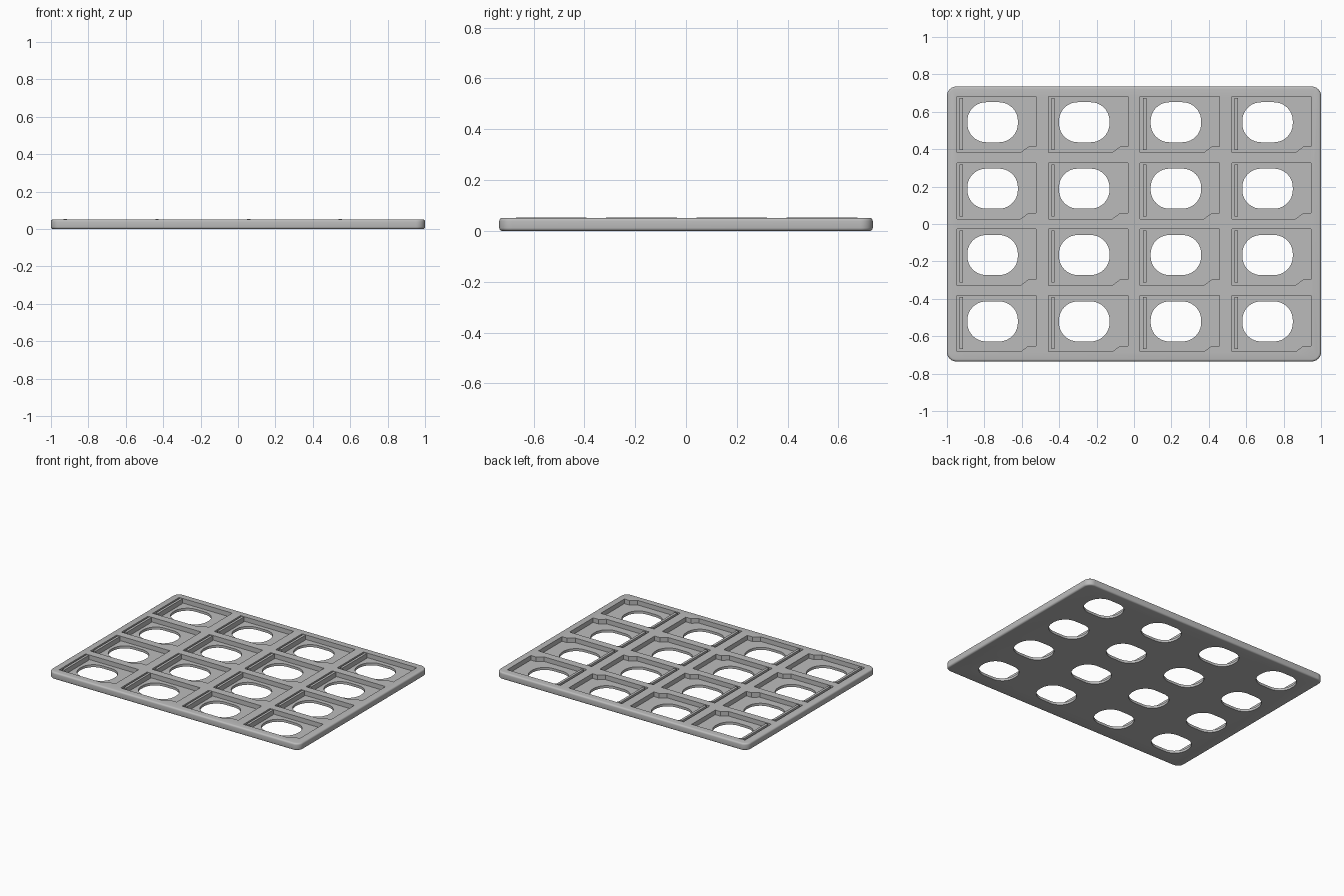
import bpy
import bmesh
from math import cos, sin, pi, radians

cube = bpy.data.objects.get("Cube")
if cube:
    bpy.data.objects.remove(cube, do_unlink=True)

HX, HY, TOP, FLOOR = 1.0, 0.735, 0.051, 0.018
PITCH_X, PITCH_Y = 0.49, 0.355
LEFT, BACK = -0.947, 0.682          # back left corner of the first pocket

grey = bpy.data.materials.new("plain grey")
grey.use_nodes = True
colour = (0.5, 0.5, 0.5, 1)
grey.diffuse_color = colour
grey.node_tree.nodes["Principled BSDF"].inputs["Base Color"].default_value = colour


def rounded_rect(cx, cy, hx, hy, r, seg=10):
    pts = []
    for q, (sx, sy) in enumerate([(1, 1), (-1, 1), (-1, -1), (1, -1)]):
        for i in range(seg + 1):
            a = (q + i / seg) * pi / 2
            pts.append((cx + sx * (hx - r) + r * cos(a), cy + sy * (hy - r) + r * sin(a)))
    return pts


def loft(bm, layers):
    """Closed solid through (outline, height) layers, bottom to top."""
    rings = [[bm.verts.new((x, y, z)) for x, y in pts] for pts, z in layers]
    bm.faces.new(rings[0][::-1])
    bm.faces.new(rings[-1])
    n = len(rings[0])
    for lo, hi in zip(rings, rings[1:]):
        for i in range(n):
            j = (i + 1) % n
            bm.faces.new((lo[i], lo[j], hi[j], hi[i]))


def make_object(name, solids):
    bm = bmesh.new()
    for layers in solids:
        loft(bm, layers)
    bmesh.ops.recalc_face_normals(bm, faces=bm.faces)
    mesh = bpy.data.meshes.new(name)
    bm.to_mesh(mesh)
    bm.free()
    mesh.materials.append(grey)
    ob = bpy.data.objects.new(name, mesh)
    bpy.context.collection.objects.link(ob)
    return ob


def activate(ob):
    bpy.ops.object.select_all(action='DESELECT')
    ob.select_set(True)
    bpy.context.view_layer.objects.active = ob


def cut(target, cutter):
    cutter.hide_render = True
    mod = target.modifiers.new("cut", 'BOOLEAN')
    mod.operation = 'DIFFERENCE'
    mod.solver = 'EXACT'
    mod.object = cutter
    activate(target)
    bpy.ops.object.modifier_apply(modifier=mod.name)
    bpy.data.objects.remove(cutter, do_unlink=True)


# Tray plate with rounded corners and filleted top and bottom rims
F, STEPS = 0.012, 4
arc = [(F * (1 - sin(a)), F * (1 - cos(a))) for a in (i * pi / 2 / STEPS for i in range(STEPS + 1))]
profile = arc + [(d, TOP - z) for d, z in reversed(arc)]
tray = make_object("tray", [[(rounded_rect(0, 0, HX - d, HY - d, 0.05 - d), z)
                             for d, z in profile]])

# Card pockets, oval finger holes and clip ribs, one set per cell
outline = [(0, 0), (0, -0.3), (0.34, -0.3), (0.383, -0.268), (0.424, -0.268), (0.424, 0)]
rib = [(0.015, -0.286), (0.033, -0.286), (0.033, -0.008), (0.015, -0.008)]
pockets, holes, ribs = [], [], []
for col in range(4):
    for row in range(4):
        x0, y0 = LEFT + col * PITCH_X, BACK - row * PITCH_Y
        shape = [(x0 + x, y0 + y) for x, y in outline]
        pockets.append([(shape, FLOOR), (shape, 0.1)])
        oval = rounded_rect(x0 + 0.191, y0 - 0.138, 0.135, 0.107, 0.1)
        holes.append([(oval, -0.05), (oval, 0.08)])
        strip = [(x0 + x, y0 + y) for x, y in rib]
        ribs.append([(strip, FLOOR - 0.002), (strip, TOP + 0.002)])

cut(tray, make_object("pocket_cutter", pockets))
cut(tray, make_object("hole_cutter", holes))
make_object("clip_ribs", ribs)

activate(tray)
bpy.ops.object.shade_smooth_by_angle(angle=radians(30))
